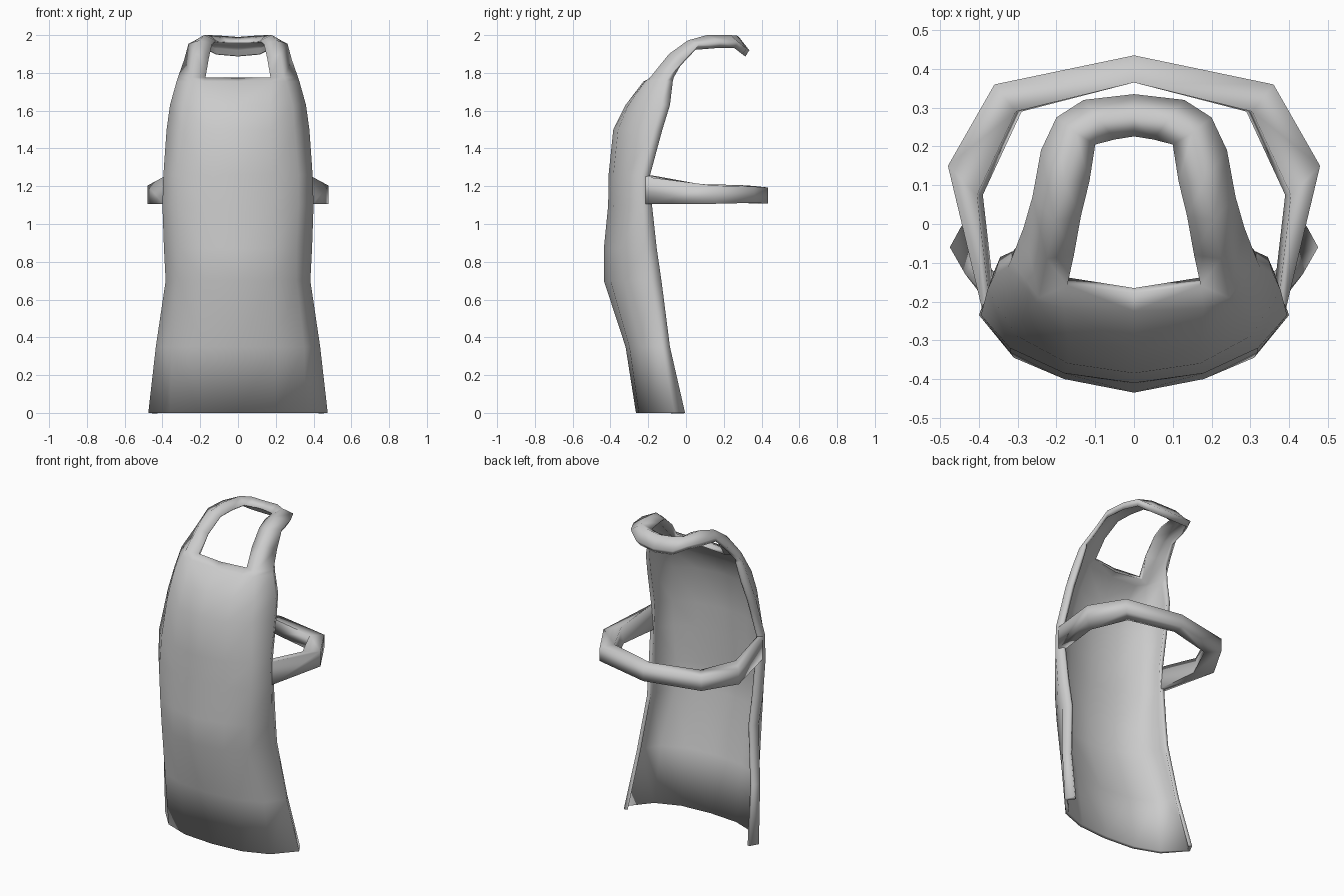
import bpy, bmesh, math

if "Cube" in bpy.data.objects:
    bpy.data.objects.remove(bpy.data.objects["Cube"])

cloth = bpy.data.materials.new("grey cloth")
cloth.diffuse_color = (0.6, 0.6, 0.6, 1)
cloth.use_nodes = True
cloth.node_tree.nodes["Principled BSDF"].inputs["Base Color"].default_value = cloth.diffuse_color


def make_part(name, verts, faces, thickness=0, weights=None):
    """Half mesh, mirrored over x, optionally thickened inwards by weight."""
    mesh = bpy.data.meshes.new(name)
    mesh.from_pydata(verts, [], faces)
    mesh.materials.append(cloth)
    ob = bpy.data.objects.new(name, mesh)
    bpy.context.collection.objects.link(ob)
    mirror = ob.modifiers.new("mirror", 'MIRROR')
    mirror.use_clip = True
    mirror.merge_threshold = 0.002
    if thickness:
        group = ob.vertex_groups.new(name="thickness")
        for i, w in enumerate(weights):
            group.add([i], w, 'REPLACE')
        solid = ob.modifiers.new("thickness", 'SOLIDIFY')
        solid.thickness = thickness
        solid.offset = -1
        solid.vertex_group = group.name
    bpy.ops.object.select_all(action='DESELECT')
    ob.select_set(True)
    bpy.context.view_layer.objects.active = ob
    bpy.ops.object.convert(target='MESH')
    bm = bmesh.new()
    bm.from_mesh(ob.data)
    bmesh.ops.recalc_face_normals(bm, faces=bm.faces)
    bm.to_mesh(ob.data)
    bm.free()
    bpy.ops.object.shade_smooth_by_angle(angle=math.radians(95))
    return ob


# Panel rows: height, centre y, then (x, y) towards the side and its turned-in hem
panel = [
    (0.00, -.265, (.20, -.25), (.36, -.19), (.475, -.06), (.445, -.005)),
    (0.35, -.320, (.20, -.30), (.35, -.24), (.435, -.13), (.41, -.085)),
    (0.70, -.435, (.18, -.40), (.31, -.33), (.383, -.19), (.368, -.13)),
    (0.87, -.435, (.18, -.40), (.31, -.345), (.392, -.22), (.375, -.155)),
    (1.10, -.412, (.18, -.385), (.32, -.33), (.40, -.235), (.38, -.18)),
    (1.26, -.410, (.18, -.385), (.32, -.32), (.395, -.235), (.38, -.19)),
    (1.50, -.385, (.17, -.36), (.30, -.29), (.378, -.17), (.362, -.125)),
    (1.63, -.320, (.17, -.305), (.29, -.25), (.36, -.13), (.345, -.085)),
    (1.755, -.225, (.18, -.217), (.255, -.20), (.325, -.11), (.312, -.07)),
    (1.776, -.178, (.172, -.158), (.245, -.19), (.318, -.095), (.308, -.065)),
]
verts, faces, weights = [], [], []
for z, y, *side in panel:
    verts += [(0, y, z)] + [(px, py, z) for px, py in side]
    weights += [.45] * 5 if z < 1.7 else [.7, .7, .8, .6, .3]
for r in range(len(panel) - 1):
    for c in range(4):
        a = r * 5 + c
        faces.append((a, a + 1, a + 6, a + 5))

# Neck strap rows: inner edge, crown, outer edge; the hem is derived
strap = [
    ((.155, -.08, 1.875), (.225, -.09, 1.90), (.285, -.01, 1.87)),
    ((.137, .02, 1.955), (.205, .01, 1.972), (.262, .07, 1.955)),
    ((.115, .11, 1.97), (.18, .11, 2.0), (.24, .19, 1.965)),
    ((.10, .205, 1.967), (.15, .235, 2.0), (.20, .275, 1.965)),
    ((.05, .218, 1.965), (.09, .27, 1.997), (.13, .32, 1.93)),
    ((0, .226, 1.965), (0, .28, 1.99), (0, .335, 1.92)),
]
previous = [len(verts) - 4 + c for c in range(4)]
for inner, crown, outer in strap:
    hem = (max(0, outer[0] - .015), outer[1] - .02, outer[2] - .033)
    current = [len(verts) + c for c in range(4)]
    verts += [inner, crown, outer, hem]
    weights += [.15, 1, .6, .15]
    for c in range(3):
        faces.append((previous[c], previous[c + 1], current[c + 1], current[c]))
    previous = current
make_part("apron_panel_and_neck_strap", verts, faces, 0.05, weights)

# Waist strap: (outer x, y), (inner x, y), bottom, top
waist = [
    ((.393, -.215), (.375, -.185), 1.105, 1.25),
    ((.48, .15), (.405, .075), 1.107, 1.203),
    ((.36, .36), (.305, .29), 1.112, 1.198),
    ((0, .435), (0, .365), 1.108, 1.193),
]
verts, faces = [], [(3, 2, 1, 0)]
for (ox, oy), (ix, iy), low, high in waist:
    verts += [(ox, oy, low), (ox, oy, high), (ix, iy, high + .008),
              (max(0, ix - .015), iy, low)]
for s in range(len(waist) - 1):
    for c in range(4):
        a, b = s * 4 + c, s * 4 + (c + 1) % 4
        faces.append((a, a + 4, b + 4, b))
make_part("waist_strap", verts, faces)
